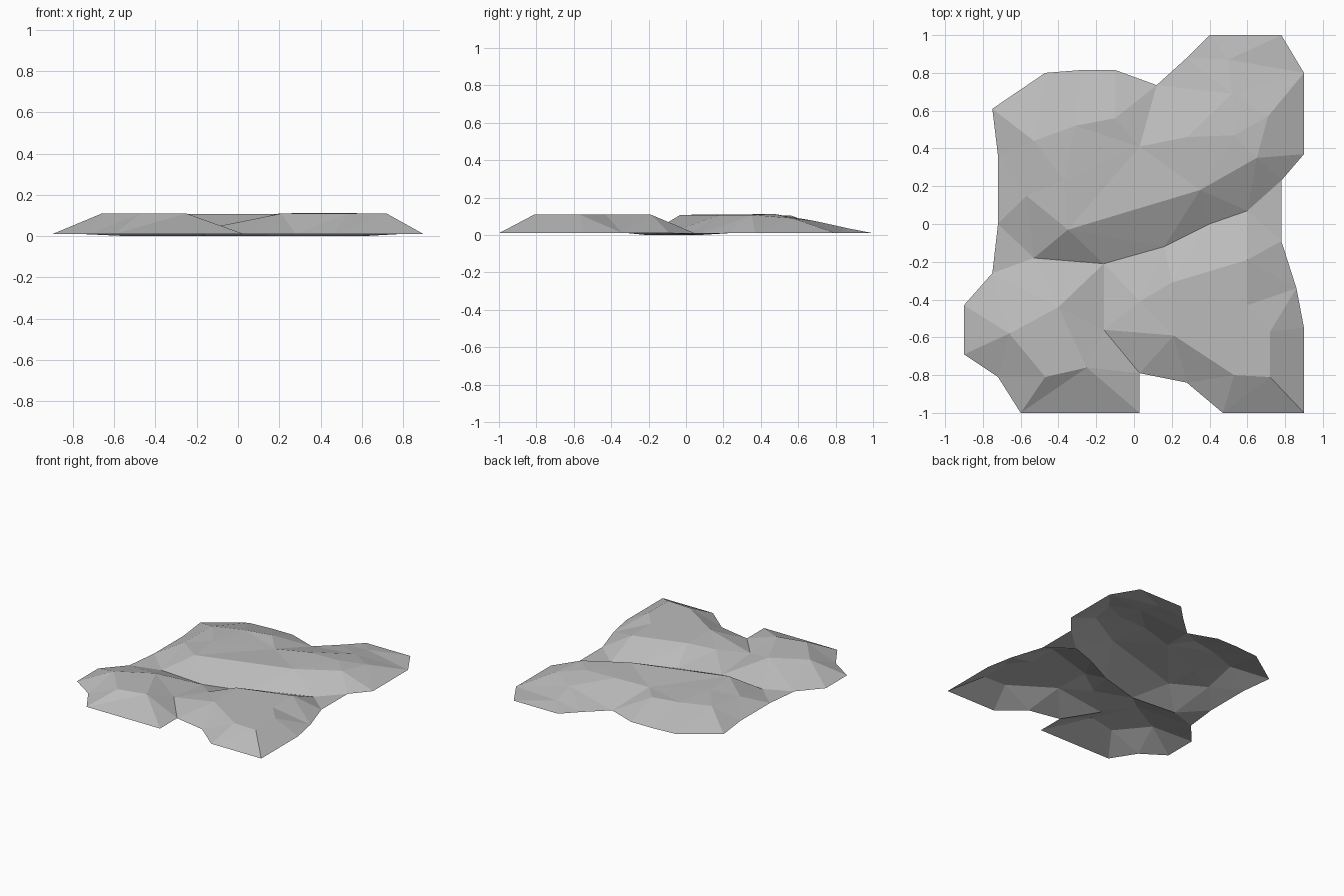
import bpy
import bmesh
from mathutils import Vector
from mathutils.geometry import delaunay_2d_cdt

cube = bpy.data.objects.get("Cube")
if cube:
    bpy.data.objects.remove(cube, do_unlink=True)

# Ragged outer rim, counter-clockwise from the front right corner
RIM_HEIGHT = 0.01
rim = [(.9, -1), (.9, -.55), (.86, -.34), (.78, -.09), (.78, .23), (.9, .37),
       (.9, .8), (.78, 1), (.4, 1), (.28, .88), (.12, .735), (-.1, .815),
       (-.28, .815), (-.47, .8), (-.75, .61), (-.72, .36), (-.72, 0),
       (-.75, -.26), (-.9, -.43), (-.9, -.69), (-.72, -.81), (-.6, -1),
       (.03, -1), (.03, -.79), (.28, -.84), (.47, -1)]

points, heights, edges = [], [], []


def add_chain(coords, height, closed=False):
    """Add a crease line of points that share one height."""
    start = len(points)
    points.extend(Vector(c) for c in coords)
    heights.extend([height] * len(coords))
    last = len(points) - 1
    edges.extend((i, i + 1) for i in range(start, last))
    if closed:
        edges.append((last, start))


add_chain(rim, RIM_HEIGHT, closed=True)

# Main valley crossing the terrain, and the gully that joins it from the front
add_chain([(.78, .23), (.6, .07), (.4, 0), (.16, -.12), (-.16, -.21),
           (-.53, -.18), (-.72, 0)], 0)
add_chain([(-.16, -.21), (-.16, -.56), (.03, -.79)], .035)

# Rear plateau: front crest, back shoulder, and the notch between its two lobes
add_chain([(-.35, -.03), (.35, .18), (.65, .35)], .108)
add_chain([(-.37, .23)], .11)
add_chain([(-.57, .15)], .08)
add_chain([(-.53, .44), (-.31, .52), (-.1, .56)], .105)
add_chain([(.03, .41), (.12, .735)], .09)
add_chain([(.28, .46), (.53, .47)], .113)
add_chain([(.71, .57)], .09)
add_chain([(.52, .69)], .075)
add_chain([(.5, .87)], .035)

# Two front hills
add_chain([(-.66, -.58), (-.47, -.81), (-.25, -.76), (-.4, -.44)], .11, closed=True)
add_chain([(.2, -.31), (.21, -.59), (.53, -.8), (.72, -.81), (.72, -.57),
           (.6, -.43), (.6, -.19)], .11, closed=True)
add_chain([(.03, -.41)], .07)

# Triangulate inside the rim and lift each point to its height
flat, _, tris, sources, _, _ = delaunay_2d_cdt(points, edges, [], 1, 1e-4)
bm = bmesh.new()
verts = [bm.verts.new((p.x, p.y, heights[min(src)] if src else RIM_HEIGHT))
         for p, src in zip(flat, sources)]
for tri in tris:
    bm.faces.new([verts[i] for i in tri])
bm.normal_update()
for face in bm.faces:
    face.smooth = False
    if face.normal.z < 0:
        face.normal_flip()

mesh = bpy.data.meshes.new("terrain_sheet")
bm.to_mesh(mesh)
bm.free()

# Plain stone grey
stone = bpy.data.materials.new("stone_grey")
stone.use_nodes = True
grey = (.5, .5, .5, 1)
stone.diffuse_color = grey
stone.node_tree.nodes["Principled BSDF"].inputs["Base Color"].default_value = grey
mesh.materials.append(stone)

terrain = bpy.data.objects.new("terrain_sheet", mesh)
bpy.context.collection.objects.link(terrain)
